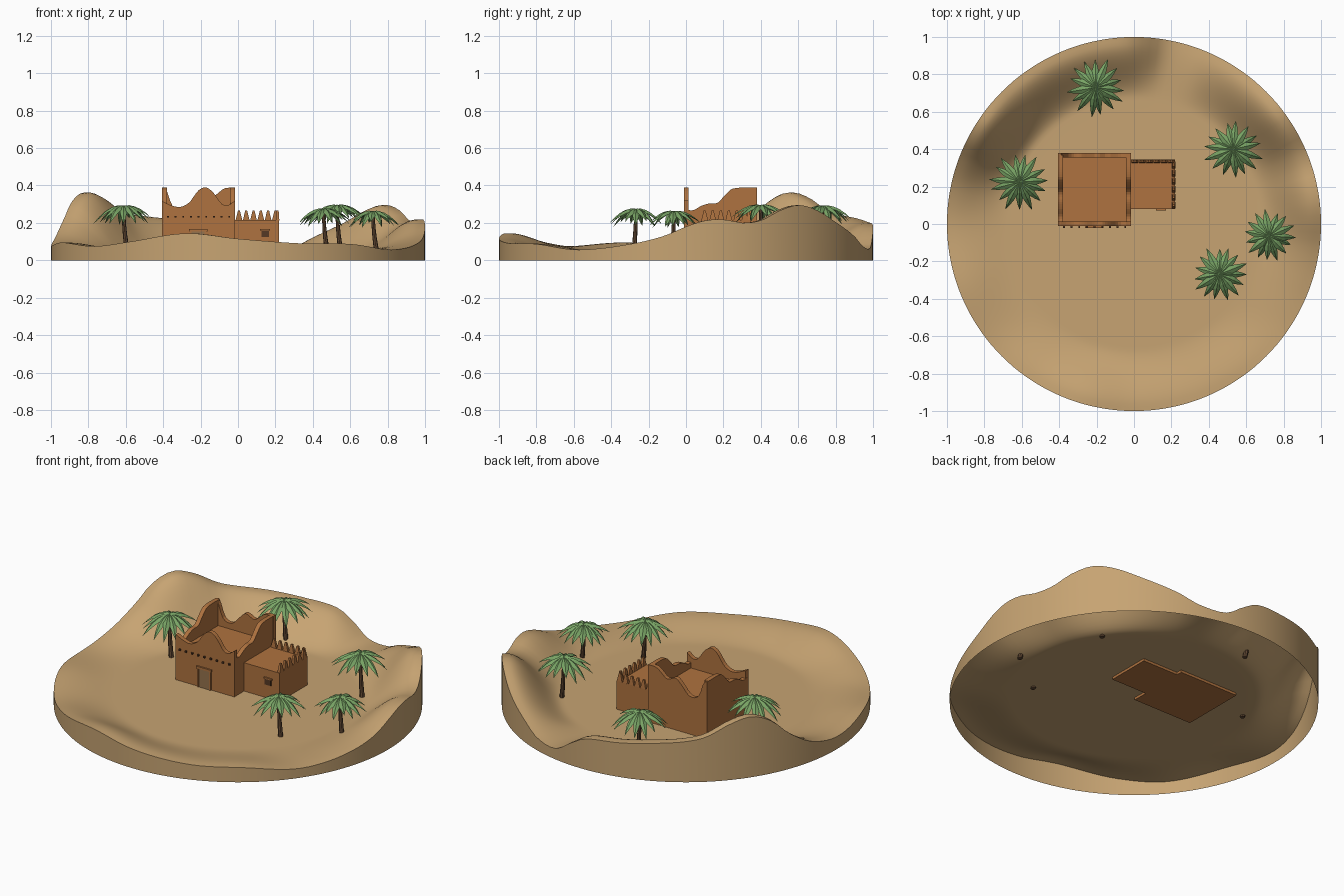
import bpy, bmesh, math, random
from mathutils import Vector

if "Cube" in bpy.data.objects:
    bpy.data.objects.remove(bpy.data.objects["Cube"])
random.seed(4)
FLOOR = 0.045

def mat(name, r, g, b):
    m = bpy.data.materials.new(name)
    m.diffuse_color = (r, g, b, 1)
    m.use_nodes = True
    m.node_tree.nodes["Principled BSDF"].inputs["Base Color"].default_value = m.diffuse_color
    return m

SAND = mat("sand", 0.57, 0.37, 0.17)
CLAY = mat("clay", 0.43, 0.17, 0.05)
LEAF = mat("leaf_green", 0.19, 0.37, 0.13)
BARK = mat("bark", 0.12, 0.065, 0.033)
WOOD = mat("door_wood", 0.30, 0.17, 0.075)
DARK = mat("dark_brown", 0.09, 0.04, 0.018)

def make(name, verts, faces, m, smooth=False):
    me = bpy.data.meshes.new(name)
    me.from_pydata(verts, [], faces)
    me.materials.append(m)
    bm = bmesh.new()
    bm.from_mesh(me)
    bmesh.ops.recalc_face_normals(bm, faces=bm.faces)
    bm.to_mesh(me)
    bm.free()
    ob = bpy.data.objects.new(name, me)
    bpy.context.collection.objects.link(ob)
    if smooth:
        bpy.ops.object.select_all(action='DESELECT')
        bpy.context.view_layer.objects.active = ob
        ob.select_set(True)
        bpy.ops.object.shade_smooth_by_angle(angle=math.radians(40))
    return ob

def box(name, x0, x1, y0, y1, z0, z1, m):
    v = [(x, y, z) for x in (x0, x1) for y in (y0, y1) for z in (z0, z1)]
    f = [(0, 1, 3, 2), (4, 6, 7, 5), (0, 4, 5, 1), (2, 3, 7, 6), (0, 2, 6, 4), (1, 5, 7, 3)]
    return make(name, v, f, m)

def hermite(keys, t):
    # smooth curve through (position, value) keys
    for i in range(1, len(keys) - 2):
        (a, p0), (b, p1), (c, p2), (d, p3) = keys[i - 1:i + 3]
        if b <= t <= c:
            u, h = (t - b) / (c - b), c - b
            m1, m2 = (p2 - p0) / (c - a) * h, (p3 - p1) / (d - b) * h
            return ((2*u**3 - 3*u*u + 1) * p1 + (u**3 - 2*u*u + u) * m1
                    + (3*u*u - 2*u**3) * p2 + (u**3 - u*u) * m2)

# dune rim height by angle in degrees
RIM = [(0, .18), (6, .213), (12, .217), (18, .2), (24, .215), (30, .265), (37, .295), (44, .27),
       (53, .205), (64, .13), (71, .075), (80, .065), (86, .13), (92, .185), (104, .205), (113, .222),
       (130, .26), (139, .335), (146, .362), (153, .31), (159, .215), (168, .12), (180, .075),
       (200, .095), (220, .075), (235, .1), (254, .144), (270, .115), (290, .09), (307, .087),
       (323, .057), (333, .064), (342, .085), (348, .105), (354, .135)]
LOOP = [(a - 360, z) for a, z in RIM[-2:]] + RIM + [(a + 360, z) for a, z in RIM[:3]]

# desert ground: polar sheet with a skirt, open underneath
N, R = 144, [.3, .6] + [.66 + .02 * i for i in range(18)]
verts, faces = [(0, 0, FLOOR)], []
for r in R:
    u = min(1, max(0, (r - .67) / .30))
    s = u * u * (3 - 2 * u)
    for k in range(N):
        a = 2 * math.pi * k / N
        z = FLOOR + (hermite(LOOP, 360 * k / N) - FLOOR) * s
        verts.append((r * math.cos(a), r * math.sin(a), z))
for k in range(N):
    verts.append((math.cos(2 * math.pi * k / N), math.sin(2 * math.pi * k / N), 0))
for k in range(N):
    n = (k + 1) % N
    faces.append((0, 1 + k, 1 + n))
    for j in range(len(R)):
        o = 1 + j * N
        faces.append((o + k, o + N + k, o + N + n, o + n))
ground = make("desert_ground", verts, faces, SAND, True)

def wavy_wall(name, keys, along, near, far, steps=28):
    # wall with an eroded top: keys are (position, height)
    ks = [(2 * keys[0][0] - keys[1][0], keys[0][1])] + keys + [(2 * keys[-1][0] - keys[-2][0], keys[-1][1])]
    a, b = keys[0][0], keys[-1][0]
    top = [(a + (b - a) * i / steps) for i in range(steps + 1)]
    prof = [(a, .03)] + [(t, hermite(ks, min(t, b - 1e-6))) for t in top] + [(b, .03)]
    n = len(prof)
    v = [((t, w, z) if along == 'x' else (w, t, z)) for w in (near, far) for t, z in prof]
    f = [tuple(range(n)), tuple(range(2 * n - 1, n - 1, -1))]
    f += [(i, (i + 1) % n, n + (i + 1) % n, n + i) for i in range(n)]
    return make(name, v, f, CLAY)

# main house: body with roof and four eroded walls
box("house_body", -.39, -.03, .01, .36, .03, .235, CLAY)
wavy_wall("front_wall", [(-.405, .315), (-.36, .295), (-.31, .285), (-.26, .31), (-.215, .37), (-.175, .39),
                         (-.135, .365), (-.085, .30), (-.05, .295), (-.015, .32)], 'x', -.012, .014)
wavy_wall("back_wall", [(-.405, .385), (-.385, .38), (-.35, .29), (-.29, .272), (-.24, .32), (-.2, .355),
                        (-.14, .335), (-.1, .365), (-.07, .385), (-.015, .388)], 'x', .355, .38)
SIDE = [(0, .27), (.04, .268), (.08, .29), (.12, .303), (.17, .308), (.21, .35), (.25, .383), (.37, .388)]
wavy_wall("left_wall", SIDE, 'y', -.406, -.38)
wavy_wall("right_wall", SIDE, 'y', -.042, -.016)

# door with frame
box("door", -.248, -.178, -.017, -.011, .04, .155, WOOD)
box("door_lintel", -.262, -.164, -.022, -.011, .155, .168, CLAY)
for i, x in enumerate((-.258, -.178)):
    box("door_jamb_%d" % i, x, x + .010, -.020, -.011, .04, .155, CLAY)

# roof beam ends along the front
for i in range(9):
    x = -.375 + i * .041
    box("beam_end_%d" % i, x - .005, x + .005, -.021, -.010, .228, .238, DARK)

# side room with window
box("side_room", -.03, .22, .08, .345, .03, .215, CLAY)
box("window", .125, .165, .074, .081, .125, .16, DARK)
box("window_lintel", .118, .172, .071, .081, .16, .168, CLAY)

def merlon(name, x, y, wx, wy):
    v = [(x - wx, y - wy, .213), (x + wx, y - wy, .213), (x + wx, y + wy, .213), (x - wx, y + wy, .213)]
    v += [(x + (p[0] - x) * .3, y + (p[1] - y) * .6, .265) if wx > wy else
          (x + (p[0] - x) * .6, y + (p[1] - y) * .3, .265) for p in v]
    f = [(3, 2, 1, 0), (4, 5, 6, 7)] + [(i, (i + 1) % 4, 4 + (i + 1) % 4, 4 + i) for i in range(4)]
    make(name, v, f, CLAY)

for i in range(6):
    merlon("back_merlon_%d" % i, .005 + i * .039, .336, .018, .009)
for i in range(6):
    merlon("right_merlon_%d" % i, .212, .1 + i * .043, .009, .018)

def palm(idx, x, y, top, radius):
    # tapered, slightly leaning trunk
    v, f, n, rings = [], [], 8, 6
    for j in range(rings):
        t = j / (rings - 1)
        cx, cy = x + .022 * (1 - t) ** 2, y - .012 * (1 - t) ** 2
        r = .014 - .006 * t
        z = .035 + (top - .05) * t
        v += [(cx + r * math.cos(2 * math.pi * k / n), cy + r * math.sin(2 * math.pi * k / n), z) for k in range(n)]
    for j in range(rings - 1):
        for k in range(n):
            m = (k + 1) % n
            f.append((j * n + k, j * n + m, j * n + n + m, j * n + n + k))
    f += [tuple(range(n)), tuple(range((rings - 1) * n, rings * n))]
    make("palm_trunk_%d" % idx, v, f, BARK, True)
    # folded drooping fronds
    v, f = [], []
    count = 15
    widths = [.004, .017, .021, .018, .011, .0005]
    turn = random.random()
    for k in range(count):
        a = 2 * math.pi * (k + turn + random.uniform(-.15, .15)) / count
        out, side = Vector((math.cos(a), math.sin(a), 0)), Vector((-math.sin(a), math.cos(a), 0))
        length = radius * random.uniform(.88, 1.04)
        droop = random.uniform(.085, .125) * radius / .15
        o = len(v)
        for i, w in enumerate(widths):
            s = i / (len(widths) - 1)
            c = Vector((x, y, top - .010 + .03 * s - droop * s ** 1.9)) + out * length * s
            edge = Vector((0, 0, -.6 * w))
            v += [c + side * w + edge, c, c - side * w + edge]
        for i in range(len(widths) - 1):
            b = o + 3 * i
            f += [(b, b + 1, b + 4, b + 3), (b + 1, b + 2, b + 5, b + 4)]
    make("palm_fronds_%d" % idx, [tuple(p) for p in v], f, LEAF)

for i, p in enumerate([(-.612, .225, .303, .16), (-.205, .73, .302, .16), (.53, .40, .306, .16),
                       (.722, -.065, .273, .142), (.458, -.268, .285, .152)]):
    palm(i, *p)
